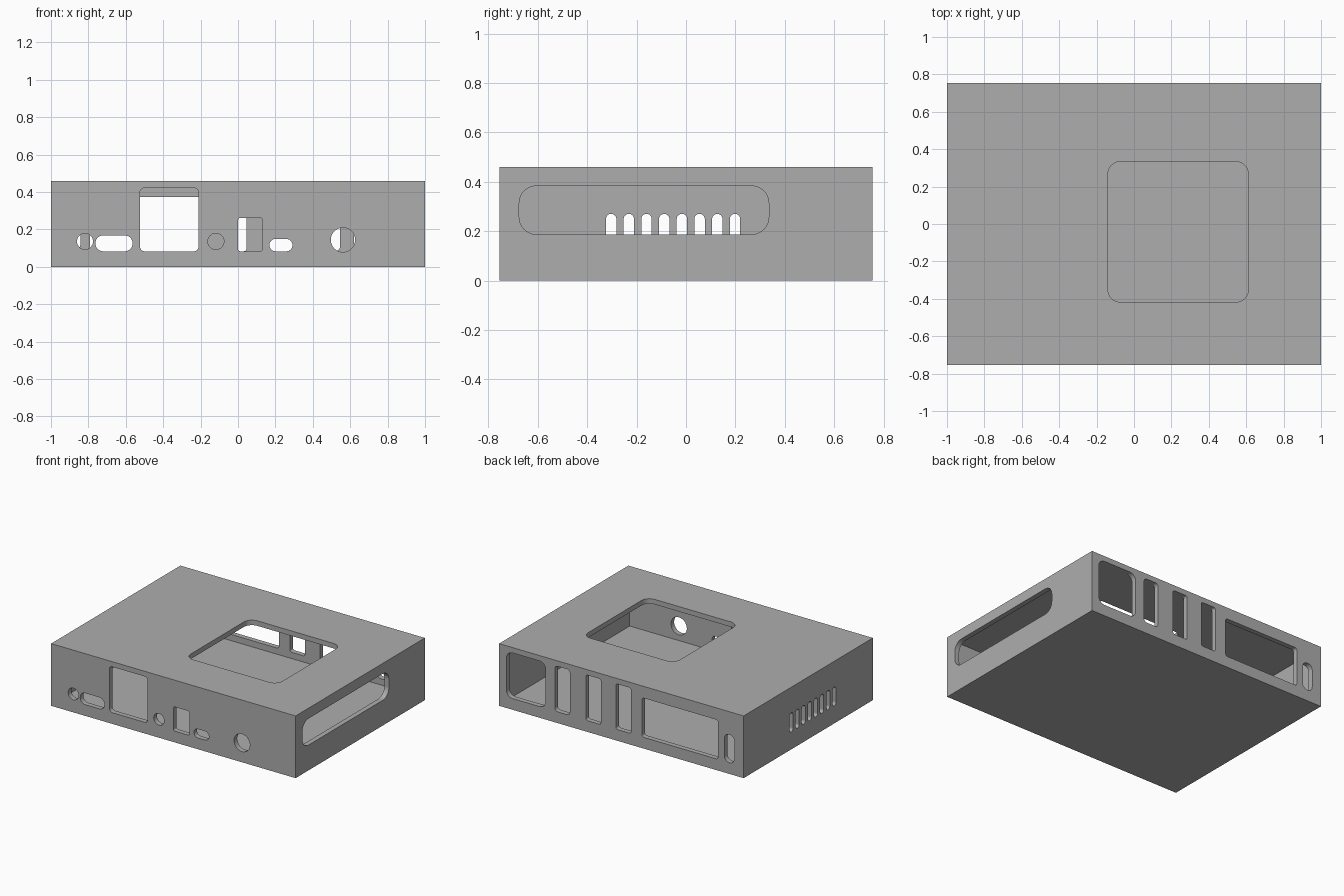
import bpy, bmesh, math

if "Cube" in bpy.data.objects:
    bpy.data.objects.remove(bpy.data.objects["Cube"])

W, D, H, T = 2.0, 1.51, 0.46, 0.037   # case size and wall thickness

PLACE = {
    'x': lambda u, v, a: (a, u, v),
    'y': lambda u, v, a: (u, a, v),
    'z': lambda u, v, a: (u, v, a),
}


def add_box(bm, lo, hi):
    r = bmesh.ops.create_cube(bm, size=1)
    for v in r['verts']:
        v.co = [(lo[i] + hi[i]) / 2 + v.co[i] * (hi[i] - lo[i]) for i in range(3)]


def add_opening(bm, axis, a0, a1, u0, u1, v0, v1, r, n=10):
    """Rounded rectangle extruded through a wall along one axis."""
    r = min(r, (u1 - u0) / 2 - 1e-4, (v1 - v0) / 2 - 1e-4)
    pts = []
    corners = ((u1 - r, v1 - r), (u0 + r, v1 - r), (u0 + r, v0 + r), (u1 - r, v0 + r))
    for k, (cu, cv) in enumerate(corners):
        for i in range(n + 1):
            t = math.pi / 2 * (k + i / n)
            pts.append((cu + r * math.cos(t), cv + r * math.sin(t)))
    place = PLACE[axis]
    ra = [bm.verts.new(place(u, v, a0)) for u, v in pts]
    rb = [bm.verts.new(place(u, v, a1)) for u, v in pts]
    bm.faces.new(ra)
    bm.faces.new(rb)
    for i in range(len(pts)):
        j = (i + 1) % len(pts)
        bm.faces.new((ra[i], ra[j], rb[j], rb[i]))


def make_object(name, bm):
    bmesh.ops.recalc_face_normals(bm, faces=bm.faces)
    me = bpy.data.meshes.new(name)
    bm.to_mesh(me)
    bm.free()
    ob = bpy.data.objects.new(name, me)
    bpy.context.collection.objects.link(ob)
    return ob


# Outer body
bm = bmesh.new()
add_box(bm, (-W / 2, -D / 2, 0), (W / 2, D / 2, H))
case = make_object("enclosure", bm)

# Hollow interior
bm = bmesh.new()
add_box(bm, (-W / 2 + T, -D / 2 + T, T), (W / 2 - T, D / 2 - T, H - T))
cavity = make_object("cavity_cutter", bm)

# Port openings in all the walls
bm = bmesh.new()
front = [  # x0, x1, z0, z1, corner radius
    (-0.861, -0.775, 0.093, 0.179, 1), (-0.762, -0.564, 0.083, 0.168, 0.041),
    (-0.524, -0.211, 0.083, 0.422, 0.025), (-0.161, -0.075, 0.093, 0.179, 1),
    (0.0, 0.131, 0.083, 0.262, 0.014), (0.168, 0.291, 0.083, 0.149, 1),
    (0.496, 0.626, 0.079, 0.209, 1),
]
back = [
    (0.62, 0.94, 0.083, 0.42, 0.05), (0.422, 0.545, 0.083, 0.42, 0.025),
    (0.168, 0.291, 0.083, 0.42, 0.015), (-0.078, 0.045, 0.083, 0.42, 0.015),
    (-0.791, -0.168, 0.083, 0.373, 0.018), (-0.925, -0.842, 0.083, 0.292, 1),
]
for p in front:
    add_opening(bm, 'y', -D / 2 - 0.05, -D / 2 + T + 0.02, *p)
for p in back:
    add_opening(bm, 'y', D / 2 - T - 0.02, D / 2 + 0.05, *p)
# Right side slot
add_opening(bm, 'x', W / 2 - T - 0.02, W / 2 + 0.05, -0.675, 0.335, 0.187, 0.383, 0.07)
# Left side vents
for i in range(8):
    y = -0.303 + i * 0.0716
    add_opening(bm, 'x', -W / 2 - 0.05, -W / 2 + T + 0.02, y - 0.021, y + 0.021, 0.13, 0.27, 1)
# Top window
add_opening(bm, 'z', H - T - 0.02, H + 0.05, -0.139, 0.611, -0.417, 0.333, 0.065)
ports = make_object("port_cutter", bm)

# Cut the shell, then bake the result and drop the cutters
for cutter in (cavity, ports):
    cutter.hide_render = True
    m = case.modifiers.new(cutter.name, 'BOOLEAN')
    m.operation = 'DIFFERENCE'
    m.solver = 'EXACT'
    m.object = cutter
dg = bpy.context.evaluated_depsgraph_get()
mesh = bpy.data.meshes.new_from_object(case.evaluated_get(dg))
case.modifiers.clear()
case.data = mesh
for cutter in (cavity, ports):
    bpy.data.objects.remove(cutter)

# Single grey colour
grey = bpy.data.materials.new("plain_grey")
grey.diffuse_color = (0.42, 0.42, 0.42, 1)
grey.use_nodes = True
grey.node_tree.nodes["Principled BSDF"].inputs["Base Color"].default_value = grey.diffuse_color
mesh.materials.clear()
mesh.materials.append(grey)
for p in mesh.polygons:
    p.material_index = 0
    p.use_smooth = False
